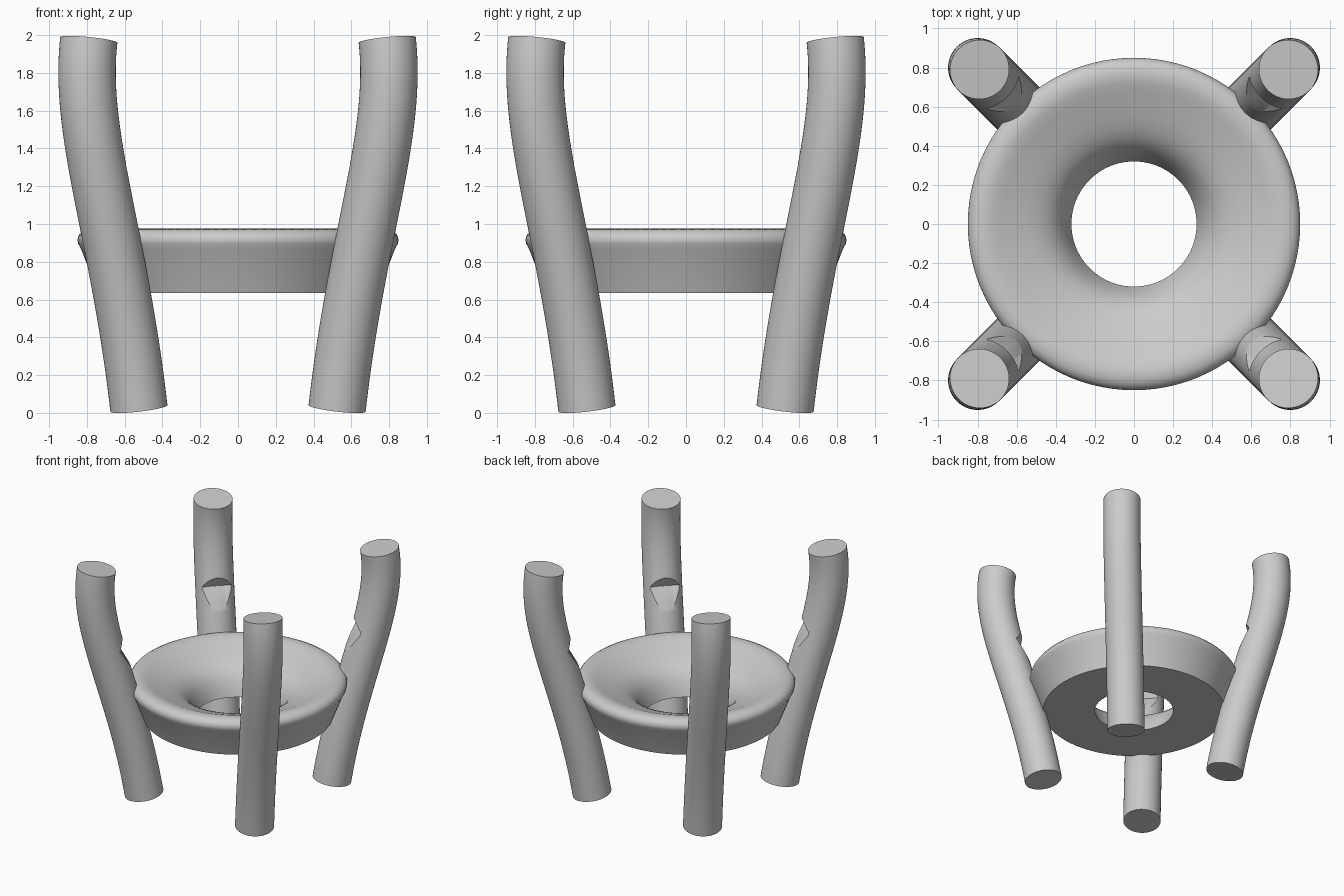
import bpy, bmesh
from math import sin, cos, pi, radians
from mathutils import Vector, Matrix
from mathutils.geometry import interpolate_bezier

if "Cube" in bpy.data.objects:
    bpy.data.objects.remove(bpy.data.objects["Cube"])

GREY = (0.6, 0.6, 0.6, 1)
grey = bpy.data.materials.new("plain grey")
grey.use_nodes = True
grey.diffuse_color = GREY
grey.node_tree.nodes["Principled BSDF"].inputs["Base Color"].default_value = GREY


def make_object(name, bm):
    bmesh.ops.recalc_face_normals(bm, faces=bm.faces)
    mesh = bpy.data.meshes.new(name)
    bm.to_mesh(mesh)
    bm.free()
    mesh.materials.append(grey)
    obj = bpy.data.objects.new(name, mesh)
    bpy.context.collection.objects.link(obj)
    return obj


def bridge(bm, a, b):
    n = len(a)
    for i in range(n):
        j = (i + 1) % n
        bm.faces.new((a[i], a[j], b[j], b[i]))


def lathe_ring(name, profile, steps=96):
    """Revolve a closed (radius, height) profile about z."""
    bm = bmesh.new()
    loops = []
    for k in range(steps):
        a = 2 * pi * k / steps
        loops.append([bm.verts.new((r * cos(a), r * sin(a), z)) for r, z in profile])
    for k in range(steps):
        bridge(bm, loops[k], loops[(k + 1) % steps])
    return make_object(name, bm)


def sweep_tube(name, path, radius, sides=48):
    """Round bar along a path in the xz plane, with flat square-cut ends."""
    bm = bmesh.new()
    loops = []
    last = len(path) - 1
    for k, p in enumerate(path):
        t = (path[min(k + 1, last)] - path[max(k - 1, 0)]).normalized()
        side = Vector((t.z, 0, -t.x))
        loops.append([bm.verts.new(p + radius * (side * cos(a) + Vector((0, sin(a), 0))))
                      for a in (2 * pi * i / sides for i in range(sides))])
    for a, b in zip(loops, loops[1:]):
        bridge(bm, a, b)
    bm.faces.new(loops[0])
    bm.faces.new(loops[-1])
    return make_object(name, bm)


def activate(obj):
    bpy.ops.object.select_all(action="DESELECT")
    obj.select_set(True)
    bpy.context.view_layer.objects.active = obj


def smooth(obj):
    activate(obj)
    bpy.ops.object.shade_smooth_by_angle(angle=radians(30))


# Dished ring with a rolled rim and an open centre
ring = lathe_ring("dished_ring", [
    (0.32, 0.635), (0.74, 0.635), (0.832, 0.87), (0.846, 0.895), (0.85, 0.915),
    (0.845, 0.938), (0.83, 0.957), (0.805, 0.97), (0.765, 0.975), (0.725, 0.967),
    (0.68, 0.95), (0.62, 0.926), (0.55, 0.9), (0.49, 0.873), (0.44, 0.843),
    (0.4, 0.805), (0.367, 0.757), (0.342, 0.7), (0.326, 0.655)])
smooth(ring)

# One bowed leg, leaning outwards and curling in at the top
path = interpolate_bezier(Vector((0.742, 0, 0.024)), Vector((0.89, 0, 0.95)),
                          Vector((1.197, 0, 1.475)), Vector((1.117, 0, 1.975)), 40)
leg = sweep_tube("leg", path, 0.152)

# V-shaped notch on the inner side of the leg
cutter = lathe_ring("notch_cutter", [(0.96, 1.30), (0.80, 1.62), (0.80, 1.055)])
cutter.hide_render = True
activate(leg)
notch = leg.modifiers.new("notch", "BOOLEAN")
notch.operation = "DIFFERENCE"
notch.solver = "EXACT"
notch.object = cutter
bpy.ops.object.modifier_apply(modifier=notch.name)
bpy.data.objects.remove(cutter)
smooth(leg)

# Four legs on the diagonals
for i, name in enumerate(("back_left_leg", "back_right_leg",
                          "front_right_leg", "front_left_leg")):
    part = leg if i == 0 else leg.copy()
    if i:
        bpy.context.collection.objects.link(part)
    part.name = name
    part.rotation_euler.z = radians(45 + 90 * i)
